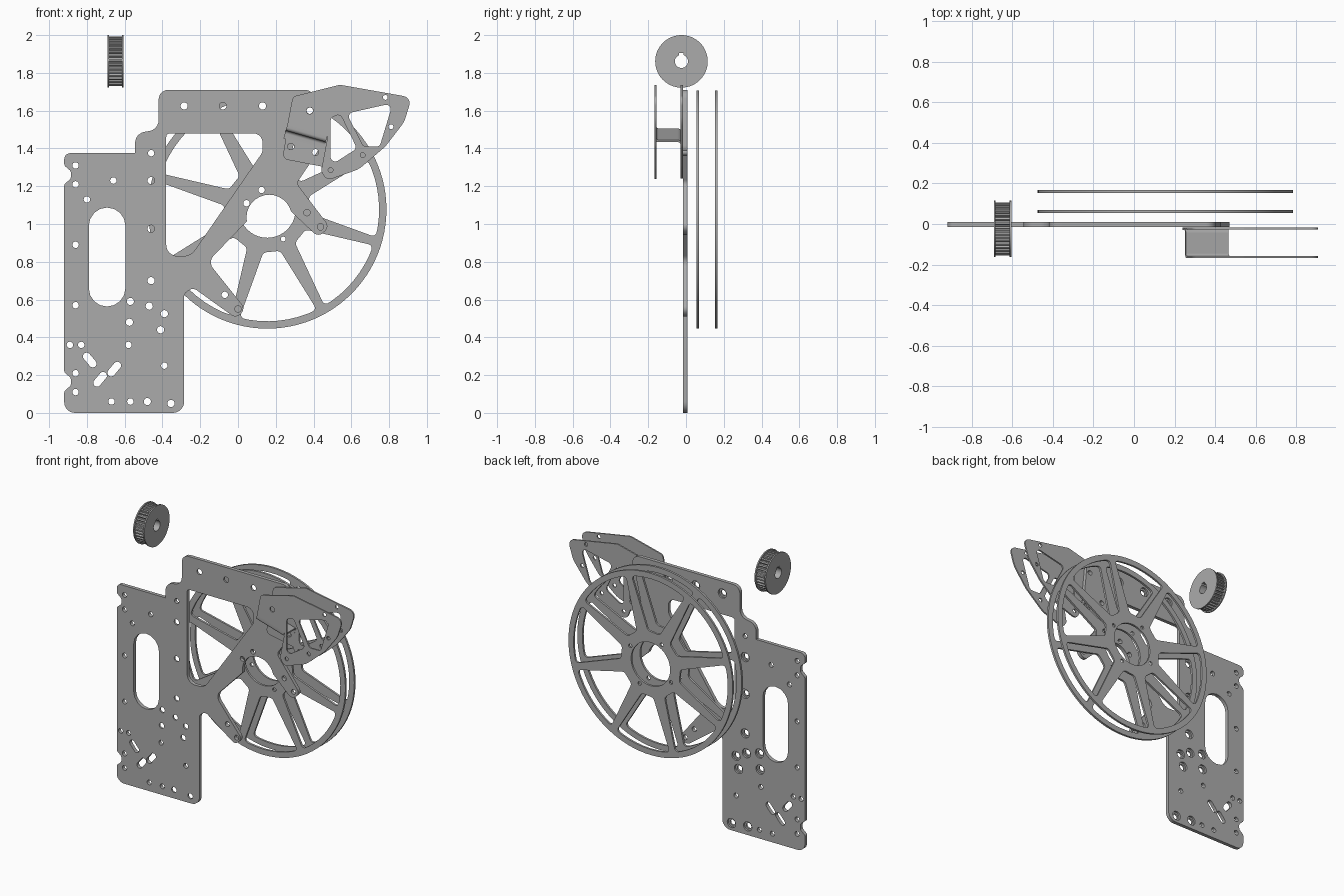
import bpy, bmesh
from math import sin, cos, tan, pi, radians
from mathutils import Matrix, Vector

cube = bpy.data.objects.get("Cube")
if cube:
    bpy.data.objects.remove(cube, do_unlink=True)


def make_material(name, value):
    mat = bpy.data.materials.new(name)
    mat.use_nodes = True
    color = (value, value, value, 1)
    mat.diffuse_color = color
    mat.node_tree.nodes["Principled BSDF"].inputs["Base Color"].default_value = color
    return mat


metal = make_material("grey_metal", 0.41)
FRONT = Matrix.Rotation(pi / 2, 4, 'X')
SIDE = Matrix.Rotation(pi / 2, 4, 'Z') @ FRONT


def circle(u, v, r, n=20):
    return [(u + r * cos(2 * pi * i / n), v + r * sin(2 * pi * i / n)) for i in range(n)]


def arc(u, v, r, start, end, n):
    angles = [radians(start + (end - start) * i / n) for i in range(n + 1)]
    return [(u + r * cos(a), v + r * sin(a)) for a in angles]


def rounded(points, default=0.0, steps=6):
    """Closed loop whose corners (u, v, optional radius) are filleted."""
    out = []
    for i, p in enumerate(points):
        r = p[2] if len(p) > 2 else default
        c = Vector(p[:2])
        a = Vector(points[i - 1][:2]) - c
        b = Vector(points[(i + 1) % len(points)][:2]) - c
        angle = a.angle(b)
        if r == 0 or angle > pi - 0.02:
            out.append(tuple(c))
            continue
        reach = min(r / tan(angle / 2), a.length * 0.49, b.length * 0.49)
        r = reach * tan(angle / 2)
        a.normalize()
        b.normalize()
        mid = c + (a + b).normalized() * (r / sin(angle / 2))
        s, e = c + a * reach - mid, c + b * reach - mid
        sweep = pi - angle
        for k in range(steps + 1):
            t = k / steps
            d = (s * sin((1 - t) * sweep) + e * sin(t * sweep)) / sin(sweep)
            out.append(tuple(mid + d))
    return out


def slot(u, v, half, r, angle):
    d = radians(angle)
    ends = arc(u + half * cos(d), v + half * sin(d), r, angle - 90, angle + 90, 8)
    return ends + arc(u - half * cos(d), v - half * sin(d), r, angle + 90, angle + 270, 8)


def sheet(name, loops, low, high, frame=FRONT, offset=(0, 0, 0)):
    """Extrude an outline with holes; low and high run along the frame's depth."""
    curve = bpy.data.curves.new(name + "_profile", 'CURVE')
    curve.dimensions = '2D'
    curve.fill_mode = 'BOTH'
    curve.extrude = (high - low) / 2
    for loop in loops:
        spline = curve.splines.new('POLY')
        spline.points.add(len(loop) - 1)
        for point, (u, v) in zip(spline.points, loop):
            point.co = (u, v, 0, 1)
        spline.use_cyclic_u = True
    temp = bpy.data.objects.new(name + "_temp", curve)
    bpy.context.collection.objects.link(temp)
    graph = bpy.context.evaluated_depsgraph_get()
    mesh = bpy.data.meshes.new_from_object(temp.evaluated_get(graph))
    bpy.data.objects.remove(temp, do_unlink=True)
    mesh.name = name
    depth = (high + low) / 2
    shift = Matrix.Translation((0, 0, -depth if frame is FRONT else depth))
    bm = bmesh.new()
    bm.from_mesh(mesh)
    bmesh.ops.remove_doubles(bm, verts=bm.verts, dist=0.0001)
    bmesh.ops.transform(bm, matrix=Matrix.Translation(offset) @ frame @ shift, verts=bm.verts)
    bmesh.ops.recalc_face_normals(bm, faces=bm.faces)
    bm.to_mesh(mesh)
    bm.free()
    mesh.materials.clear()
    mesh.materials.append(metal)
    obj = bpy.data.objects.new(name, mesh)
    bpy.context.collection.objects.link(obj)
    bpy.ops.object.select_all(action='DESELECT')
    obj.select_set(True)
    bpy.context.view_layer.objects.active = obj
    bpy.ops.object.shade_smooth_by_angle(angle=radians(30))
    return obj


# Main plate: outline with edge notches, two arms and an arc around the hub
def notch(z):
    return [(-.92, z - .05, .02), (-.885, z - .02, .02), (-.885, z + .02, .02), (-.92, z + .05, .02)]


outline = rounded(
    [(-.285, 0, .06), (-.92, 0, .06)] + notch(.165) + notch(1.26)
    + [(-.92, 1.375, .06), (-.545, 1.375), (-.545, 1.48, .06), (-.42, 1.5, .06),
       (-.42, 1.71, .05), (.4, 1.71, .05), (.43, 1.4, .05), (.31, 1.215, .03),
       (.485, .985, .035), (.425, .93, .035)]
    + arc(.165, 1.035, .12, 15, 190, 14)
    + [(-.16, .8, .05), (.04, .55, .035), (-.01, .5, .035), (-.24, .665, .04), (-.285, .63, .03)])
window = rounded([(-.38, 1.48, .02), (.13, 1.48, .06), (.13, 1.38, .06),
                  (-.25, .83, .08), (-.38, .83, .06)])
openings = [window, slot(-.693, .825, .165, .097, 90), slot(-.785, .28, .025, .02, -50),
            slot(-.73, .178, .025, .02, 50), slot(-.655, .232, .025, .02, 50)]
plain_holes = [(-.86, 1.31), (-.86, 1.21), (-.66, 1.23), (-.8, 1.13), (-.86, .89), (-.86, .57),
               (-.89, .36), (-.83, .36), (-.86, .21), (-.86, .11), (-.67, .06), (-.57, .06),
               (-.39, .25), (-.58, .36), (-.07, .625), (0, .55), (.045, 1.11), (.125, 1.18),
               (.365, 1.06), (.437, .985), (.28, 1.41), (.41, 1.38), (.38, 1.6), (-.46, 1.375)]
bored_holes = [(-.48, .06), (-.355, .05), (-.41, .44), (-.39, .525), (-.47, .565), (-.57, .59),
               (-.575, .48), (-.46, .7), (-.46, .975), (-.46, 1.23), (-.285, 1.625),
               (-.08, 1.625), (.13, 1.625)]


def plate_loops(bore):
    return ([outline] + openings + [circle(u, v, .017, 16) for u, v in plain_holes]
            + [circle(u, v, bore) for u, v in bored_holes])


sheet("main_plate_front", plate_loops(.019), -.016, -.004)
sheet("main_plate_back", plate_loops(.032), -.004, .009)

# Spoked wheel: two identical discs
CX, CZ, SPOKES, FIRST = .155, 1.077, 8, -61.5


def turned(loop, degrees):
    c, s = cos(radians(degrees)), sin(radians(degrees))
    return [(CX + u * c - v * s, CZ + u * s + v * c) for u, v in loop]


gap = rounded([(.225, -.045, .03)]
              + [p + (.025,) if i in (0, 8) else p
                 for i, p in enumerate(arc(0, 0, .592, -20.3, 20.3, 8))]
              + [(.225, .045, .03)])
wheel = [circle(CX, CZ, .631, 96), circle(CX, CZ, .15, 40)]
for i in range(SPOKES):
    wheel.append(turned(gap, FIRST + 360 / SPOKES * (i + .5)))
    if i % 2 == 0:
        wheel.append(turned(circle(.178, 0, .013, 12), FIRST + 360 / SPOKES * i))
sheet("wheel_front_disc", wheel, .055, .07)
sheet("wheel_back_disc", wheel, .153, .167)

# Fan bracket: two fan plates joined by a bent shelf
fan = [(.29, 1.675, .03), (.54, 1.737, .03), (.92, 1.67, .04), (.88, 1.54, .15), (.78, 1.41, .15),
       (.64, 1.29, .15), (.47, 1.23, .04)]
fan_cuts = [rounded([(.49, 1.56), (.54, 1.585), (.63, 1.4), (.49, 1.31)], .025),
            rounded([(.575, 1.585), (.82, 1.64), (.75, 1.41), (.665, 1.41)], .025)]
fan_cuts += [circle(u, v, .013, 12) for u, v in [(.78, 1.67), (.81, 1.515), (.66, 1.365), (.49, 1.285)]]
fan_cuts.append(circle(.38, 1.6, .018))
sheet("bracket_front_fan", [rounded(fan + [(.44, 1.28, .03), (.475, 1.465), (.262, 1.528)])] + fan_cuts,
      -.167, -.157)
sheet("bracket_back_fan", [rounded(fan + [(.44, 1.305), (.235, 1.345, .03)])] + fan_cuts
      + [circle(.28, 1.41, .017), circle(.41, 1.38, .017)], -.028, -.017)
bend = rounded([(-.167, .032), (-.167, -.006, .028), (-.029, -.006, .015), (-.029, -.05),
                (-.019, -.05), (-.019, .006, .028), (-.157, .006, .015), (-.157, .032)])
sheet("bracket_shelf", [bend], -.11, .11, Matrix.Rotation(radians(16), 4, 'Y') @ SIDE, (.36, 0, 1.47))

# Toothed pulley: two flanges, a toothed drum and a keyed bore
PY, PZ, TEETH = -.024, 1.861, 36
bore = arc(PY, PZ, .035, 110, 430, 20) + [(PY + .012, PZ + .045), (PY - .012, PZ + .045)]
drum = []
for i in range(TEETH):
    for step, r in ((.05, .118), (.35, .118), (.5, .131), (.9, .131)):
        a = 2 * pi * (i + step) / TEETH
        drum.append((PY + r * cos(a), PZ + r * sin(a)))
sheet("pulley_drum", [drum, bore], -.683, -.615, SIDE)
for name, x in (("right", -.692), ("left", -.615)):
    sheet("pulley_flange_" + name, [circle(PY, PZ, .139, 64), bore], x, x + .009, SIDE)
